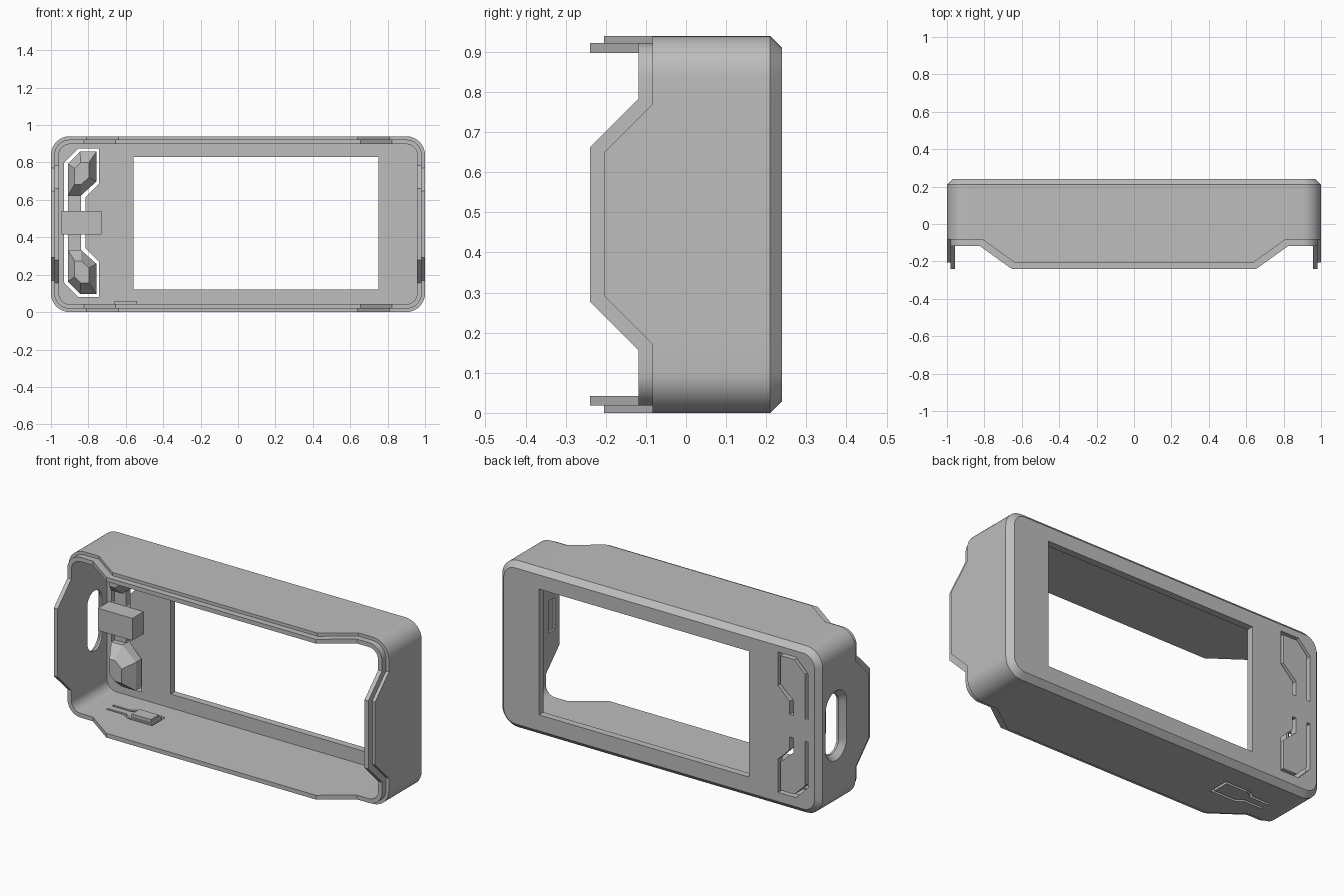
import bpy, bmesh, math
from mathutils import Vector

if "Cube" in bpy.data.objects:
    bpy.data.objects.remove(bpy.data.objects["Cube"])

MID = 0.47          # height of the case centre
BUTTON_MID = 0.478  # height of the button mirror line

grey = bpy.data.materials.new("plain_grey")
grey.use_nodes = True
grey.diffuse_color = (0.51, 0.51, 0.51, 1)
grey.node_tree.nodes["Principled BSDF"].inputs["Base Color"].default_value = grey.diffuse_color


def loft(name, rings):
    """Closed solid through rings of equal point count, capped at both ends."""
    bm = bmesh.new()
    loops = [[bm.verts.new(p) for p in ring] for ring in rings]
    n = len(loops[0])
    for a, b in zip(loops, loops[1:]):
        for i in range(n):
            j = (i + 1) % n
            bm.faces.new((a[i], a[j], b[j], b[i]))
    bm.faces.new(loops[0])
    bm.faces.new(loops[-1])
    bmesh.ops.recalc_face_normals(bm, faces=bm.faces[:])
    mesh = bpy.data.meshes.new(name)
    bm.to_mesh(mesh)
    bm.free()
    mesh.materials.append(grey)
    obj = bpy.data.objects.new(name, mesh)
    bpy.context.collection.objects.link(obj)
    return obj


def box(name, x, y, z):
    return loft(name, [[(x[0], y[0], h), (x[1], y[0], h), (x[1], y[1], h), (x[0], y[1], h)] for h in z])


def cut(target, cutter):
    cutter.hide_render = True
    bpy.context.view_layer.objects.active = target
    mod = target.modifiers.new("cut", 'BOOLEAN')
    mod.operation = 'DIFFERENCE'
    mod.solver = 'EXACT'
    mod.object = cutter
    bpy.ops.object.modifier_apply(modifier=mod.name)
    bpy.data.objects.remove(cutter)


def outline(inset, shift=0.0, radius=0.1, steps=8):
    """Rounded rectangle in x, z with extra points where the front edge bends.
    Each point carries how far forward the rim stands there, from 0 to 1."""
    hx, hz, r = 1 - inset, MID - inset, radius - inset
    bx = (0.81 + shift, 0.64 + shift)
    bz = (0.30 + shift, 0.178 + shift)
    pts = []

    def corner(cx, cz, start):
        for i in range(steps + 1):
            a = start + math.pi / 2 * i / steps
            pts.append((cx + r * math.cos(a), cz + r * math.sin(a), 0))

    corner(hx - r, hz - r, 0)
    pts.extend([(bx[0], hz, 0), (bx[1], hz, 1), (-bx[1], hz, 1), (-bx[0], hz, 0)])
    corner(-hx + r, hz - r, math.pi / 2)
    pts.extend([(-hx, bz[0], 0), (-hx, bz[1], 1), (-hx, -bz[1], 1), (-hx, -bz[0], 0)])
    corner(-hx + r, -hz + r, math.pi)
    pts.extend([(-bx[0], -hz, 0), (-bx[1], -hz, 1), (bx[1], -hz, 1), (bx[0], -hz, 0)])
    corner(hx - r, -hz + r, math.pi * 1.5)
    pts.extend([(hx, -bz[0], 0), (hx, -bz[1], 1), (hx, bz[1], 1), (hx, bz[0], 0)])
    return pts


def flat_ring(inset, y):
    return [(x, y, z + MID) for x, z, f in outline(inset)]


def rim_ring(inset, y, shift=0.0):
    return [(x, y - 0.122 * f, z + MID) for x, z, f in outline(inset, shift)]


# Case: chamfered back, stepped rim that follows the bends, hollow inside
case = loft("case_shell", [
    flat_ring(0.03, 0.24), flat_ring(0, 0.21),
    rim_ring(0, -0.083), rim_ring(0.018, -0.083),
    rim_ring(0.018, -0.118, 0.014), rim_ring(0.042, -0.118, 0.014),
    flat_ring(0.042, 0.20)])

# Screen window
cut(case, box("window_cutter", (-0.56, 0.75), (0.1, 0.3), (0.12, 0.83)))

# Slots around the two rear buttons, mirrored about the button line
button = [(-0.91, 0.145), (-0.91, 0.315), (-0.845, 0.38), (-0.757, 0.38), (-0.757, 0.22), (-0.84, 0.145)]
slot = [(-0.93, 0.063), (-0.93, 0.32), (-0.855, 0.396), (-0.743, 0.396), (-0.743, 0.209),
        (-0.815, 0.137), (-0.815, 0.063), (-0.84, 0.063)]
slot += button[:0:-1] + [(-0.91, 0.315), (-0.91, 0.063)]
slot = [p for i, p in enumerate(slot) if p not in slot[:i]]
# Keep the strap side of the slot in walking order
inner = [(-0.84, 0.063), button[5], button[4], button[3], button[2], button[1], (-0.91, 0.063)]
slot = slot[:7] + inner
for side in (1, -1):
    cut(case, loft("slot_cutter", [[(x, y, BUTTON_MID + side * z) for x, z in slot] for y in (0.15, 0.3)]))


# Side port: stadium hole with a sloped edge
def stadium(x, half_w, half_h, steps=10):
    ring = []
    for side in (1, -1):
        for i in range(steps + 1):
            a = math.pi * i / steps
            ring.append((x, 0.09 + side * half_w * math.cos(a),
                         MID + side * (half_h - half_w + half_w * math.sin(a))))
    return ring


cut(case, loft("port_cutter", [stadium(-1.02, 0.115, 0.215), stadium(-0.97, 0.065, 0.17),
                               stadium(-0.93, 0.065, 0.17)]))

# Paddle slot in the floor
paddle_y = 0.03
outer_half = [(-0.82, 0.032), (-0.71, 0.032), (-0.67, 0.06), (-0.515, 0.06)]
inner_half = [(-0.82, 0.018), (-0.705, 0.018), (-0.665, 0.046), (-0.53, 0.046)]
path = outer_half + [(x, -y) for x, y in reversed(outer_half)]
path += [(x, -y) for x, y in inner_half] + inner_half[::-1]
cut(case, loft("paddle_cutter", [[(x, paddle_y + y, z) for x, y in path] for z in (-0.05, 0.1)]))

# Shallow catch recess inside the left wall
cut(case, box("catch_cutter", (0.9, 0.97), (-0.2, -0.14), (0.38, 0.56)))

# Rear button posts, tapering inward
centre = sum((Vector(p) for p in button), Vector((0, 0))) / len(button)
for label, side in (("upper", 1), ("lower", -1)):
    rings = []
    for y, scale in ((0.205, 1), (0.17, 1), (0.10, 0.5)):
        shape = [centre + (Vector(p) - centre) * scale for p in button]
        rings.append([(p.x, y, BUTTON_MID + side * p.y) for p in shape])
    loft(label + "_button_post", rings)

# Bridge bar between the buttons, and the floor paddle pad
box("bridge_bar", (-0.945, -0.73), (0.10, 0.205), (0.415, 0.54))
box("paddle_pad", (-0.66, -0.54), (paddle_y - 0.035, paddle_y + 0.035), (0.03, 0.06))

# Smooth the rounded corners only
bpy.ops.object.select_all(action='DESELECT')
case.select_set(True)
bpy.context.view_layer.objects.active = case
bpy.ops.object.shade_smooth_by_angle(angle=math.radians(25))
